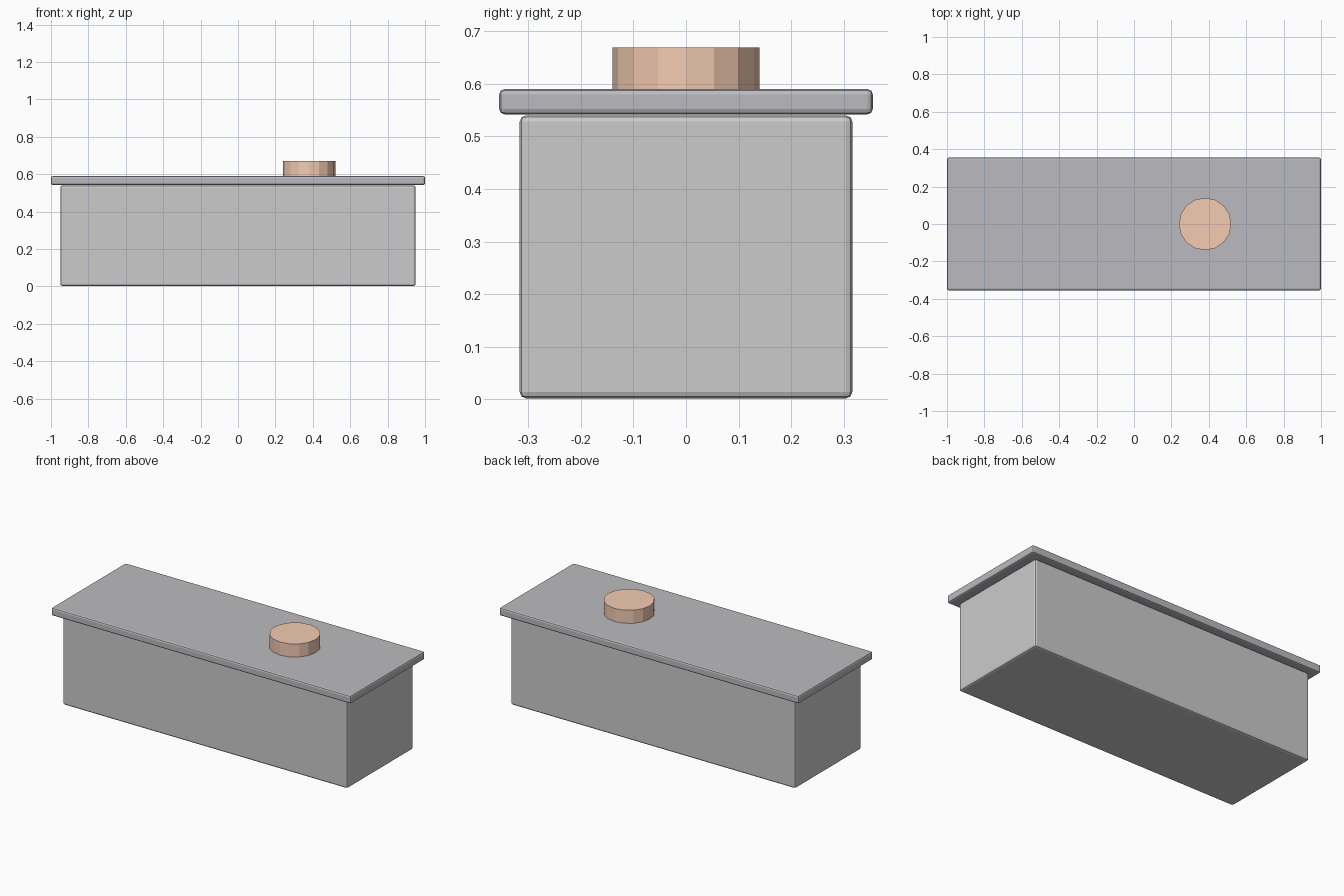
import bpy

if "Cube" in bpy.data.objects:
    bpy.data.objects.remove(bpy.data.objects["Cube"])


def paint(obj, name, rgb):
    mat = bpy.data.materials.new(name)
    mat.diffuse_color = (*rgb, 1)
    mat.use_nodes = True
    mat.node_tree.nodes["Principled BSDF"].inputs["Base Color"].default_value = mat.diffuse_color
    obj.data.materials.append(mat)


def box(name, size, z_bottom, bevel):
    bpy.ops.mesh.primitive_cube_add(size=1, location=(0, 0, z_bottom + size[2] / 2))
    obj = bpy.context.object
    obj.name = name
    obj.scale = size
    bpy.ops.object.transform_apply(location=False, rotation=False, scale=True)
    mod = obj.modifiers.new("soft_edges", 'BEVEL')
    mod.width = bevel
    mod.segments = 2
    return obj


# Main body
box("body", (1.9, 0.632, 0.538), 0.002, 0.012)

# Overhanging lid
lid = box("lid", (2.0, 0.71, 0.048), 0.542, 0.01)
paint(lid, "dark_grey", (0.5, 0.5, 0.53))

# Round cap, off-centre on the lid
bpy.ops.mesh.primitive_cylinder_add(vertices=16, radius=0.14, depth=0.09,
                                    location=(0.38, 0, 0.624))
cap = bpy.context.object
cap.name = "round_cap"
paint(cap, "copper", (0.9, 0.6, 0.45))
